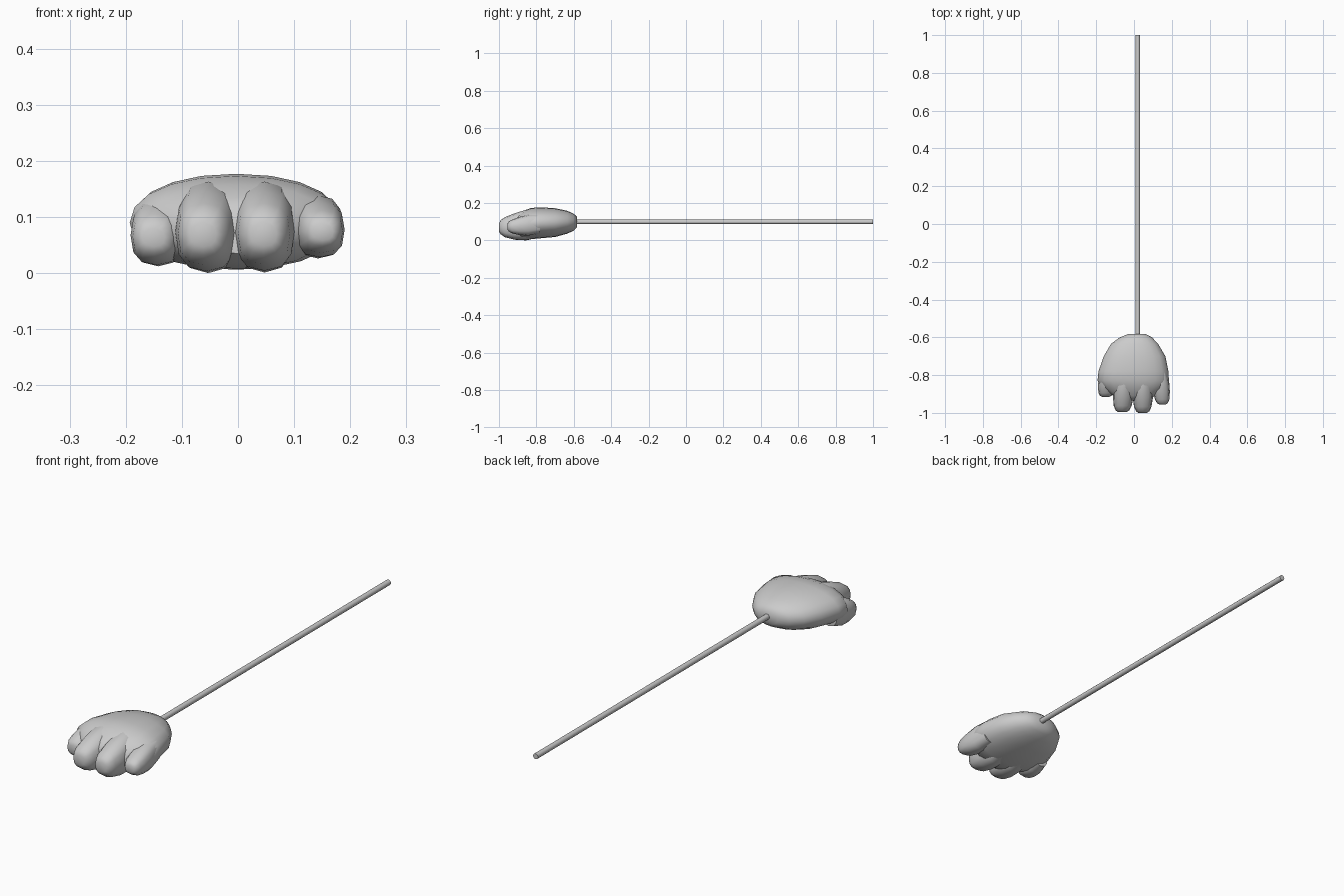
import bpy, bmesh
from math import sin, cos, pi, copysign

if "Cube" in bpy.data.objects:
    bpy.data.objects.remove(bpy.data.objects["Cube"])


def loft(name, rings, sides, power, angle=50):
    """Skin rounded sections (y, centre x, half width, bottom z, top z) along y."""
    bm = bmesh.new()
    loops = []
    for y, cx, hw, z0, z1 in rings:
        loop = []
        for i in range(sides):
            a = 2 * pi * i / sides
            c, s = cos(a), sin(a)
            u = copysign(abs(c) ** (2 / power), c)
            v = copysign(abs(s) ** (2 / power), s)
            loop.append(bm.verts.new((cx + hw * u, y, (z0 + z1) / 2 + (z1 - z0) / 2 * v)))
        loops.append(loop)
    for a, b in zip(loops, loops[1:]):
        for i in range(sides):
            j = (i + 1) % sides
            bm.faces.new((a[i], a[j], b[j], b[i]))
    bm.faces.new(loops[0])
    bm.faces.new(loops[-1])
    bmesh.ops.recalc_face_normals(bm, faces=bm.faces)
    me = bpy.data.meshes.new(name)
    bm.to_mesh(me)
    bm.free()
    ob = bpy.data.objects.new(name, me)
    bpy.context.collection.objects.link(ob)
    bpy.ops.object.select_all(action='DESELECT')
    ob.select_set(True)
    bpy.context.view_layer.objects.active = ob
    bpy.ops.object.shade_smooth_by_angle(angle=angle * pi / 180)
    return ob


# Rounded palm of the paw
loft("palm", [
    (-0.582, 0.015, 0.045, 0.070, 0.125),
    (-0.60, 0.01, 0.085, 0.052, 0.142),
    (-0.635, 0.003, 0.125, 0.036, 0.158),
    (-0.70, 0.003, 0.163, 0.018, 0.172),
    (-0.78, -0.003, 0.185, 0.011, 0.177),
    (-0.83, -0.004, 0.189, 0.006, 0.173),
    (-0.87, 0.0, 0.165, 0.008, 0.158),
    (-0.91, 0.0, 0.11, 0.02, 0.135),
    (-0.935, 0.0, 0.08, 0.035, 0.11),
], 20, 2.15)

# Toes: centre x at root, centre x at tip, half width, tip y, bottom z, top z
toes = {
    "outer_toe_left": (-0.138, -0.150, 0.046, -0.915, 0.012, 0.138),
    "inner_toe_left": (-0.048, -0.062, 0.055, -0.995, 0.0, 0.168),
    "inner_toe_right": (0.048, 0.046, 0.054, -1.0, 0.001, 0.168),
    "outer_toe_right": (0.138, 0.151, 0.044, -0.955, 0.026, 0.142),
}
for name, (xa, xb, w, tip, z0, z1) in toes.items():
    root, h = -0.78, z1 - z0
    span = tip - root
    sections = [(0.0, 0.85, 0.10, 0.98), (0.35, 1.0, 0.0, 0.97), (0.62, 1.0, 0.02, 0.86),
                (0.85, 0.86, 0.09, 0.74), (0.96, 0.66, 0.19, 0.64), (1.0, 0.42, 0.28, 0.54)]
    loft(name, [(root + span * t, xa + (xb - xa) * t, w * k, z0 + h * lo, z0 + h * hi)
                for t, k, lo, hi in sections], 12, 2.5)

# Long thin stick
loft("stick", [(y, 0.02, 0.012, 0.087, 0.111) for y in (-0.66, 1.0)], 12, 2)
